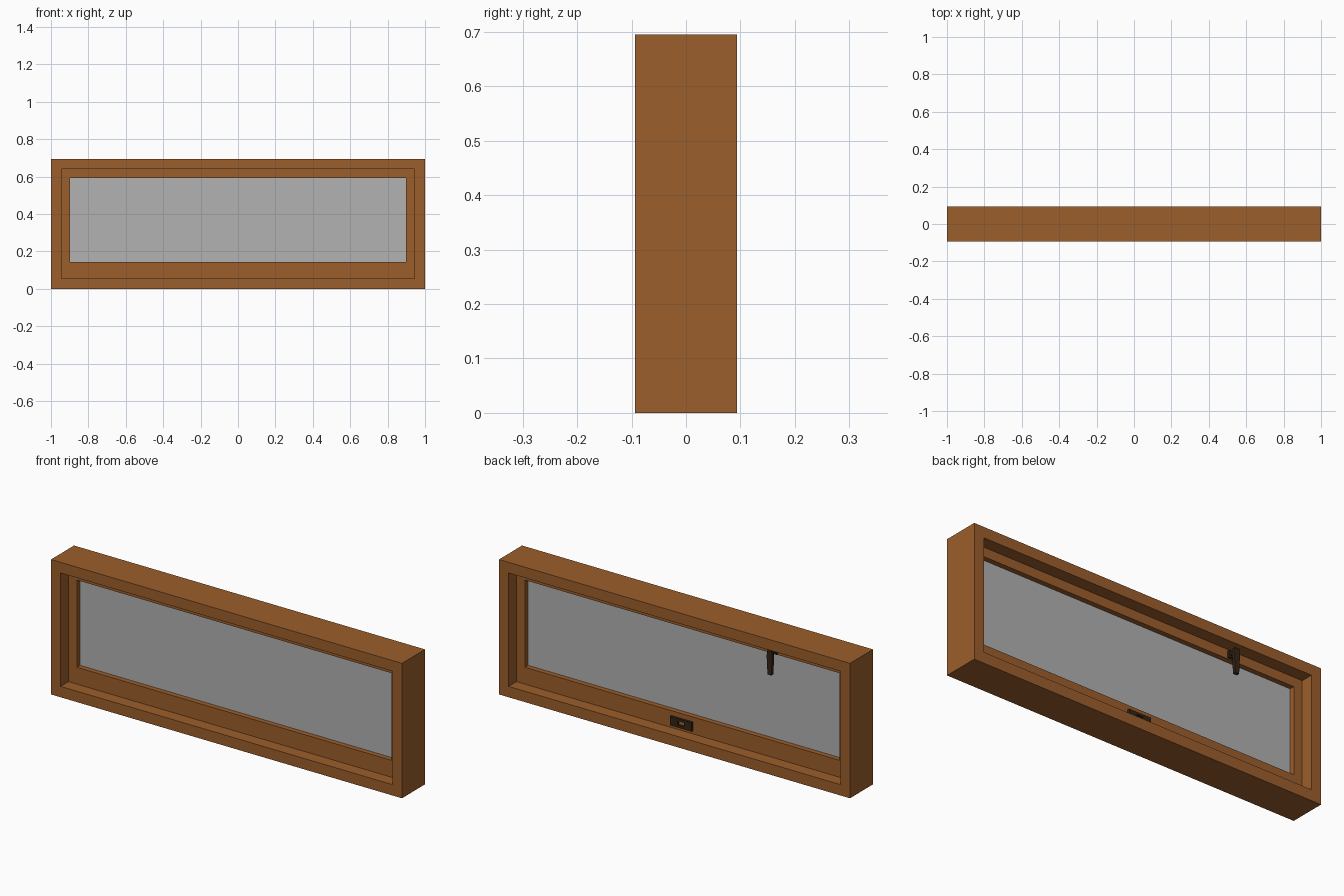
import bpy, bmesh
from mathutils import Vector

cube = bpy.data.objects.get("Cube")
if cube:
    bpy.data.objects.remove(cube, do_unlink=True)


def material(name, rgb):
    m = bpy.data.materials.new(name)
    m.use_nodes = True
    m.diffuse_color = (*rgb, 1)
    m.node_tree.nodes["Principled BSDF"].inputs["Base Color"].default_value = (*rgb, 1)
    return m


wood = material("brown wood", (0.33, 0.112, 0.025))
pane = material("grey glass", (0.445, 0.445, 0.445))
metal = material("dark bronze", (0.035, 0.018, 0.007))


def finish(name, bm, mat):
    bmesh.ops.recalc_face_normals(bm, faces=bm.faces)
    mesh = bpy.data.meshes.new(name)
    bm.to_mesh(mesh)
    bm.free()
    mesh.materials.append(mat)
    ob = bpy.data.objects.new(name, mesh)
    bpy.context.collection.objects.link(ob)
    return ob


def corners(rect, y):
    x0, x1, z0, z1 = rect
    return [Vector(p) for p in ((x0, y, z0), (x1, y, z0), (x1, y, z1), (x0, y, z1))]


def ring(name, outer, inner, y0, y1, mat):
    """Rectangular frame with a rectangular opening, running from y0 to y1."""
    bm = bmesh.new()
    loops = [[bm.verts.new(p) for p in corners(r, y)]
             for r, y in ((outer, y0), (inner, y0), (inner, y1), (outer, y1))]
    for a, b in zip(loops, loops[1:] + loops[:1]):
        for i in range(4):
            j = (i + 1) % 4
            bm.faces.new((a[i], a[j], b[j], b[i]))
    return finish(name, bm, mat)


def block(name, rect0, y0, rect1, y1, mat):
    """Box lofted between a rectangle at y0 and another at y1."""
    bm = bmesh.new()
    a = [bm.verts.new(p) for p in corners(rect0, y0)]
    b = [bm.verts.new(p) for p in corners(rect1, y1)]
    bm.faces.new(a)
    bm.faces.new(b)
    for i in range(4):
        j = (i + 1) % 4
        bm.faces.new((a[i], a[j], b[j], b[i]))
    return finish(name, bm, mat)


# Window: fixed frame, sash and glass
OUTER = (-1, 1, 0, 0.695)
OPENING = (-0.945, 0.945, 0.056, 0.64)
GLASS = (-0.897, 0.897, 0.143, 0.592)
ring("outer_frame", OUTER, OPENING, -0.094, 0.094, wood)
ring("sash", OPENING, GLASS, -0.03, 0.03, wood)
block("glass_pane", GLASS, -0.004, GLASS, 0.004, pane)

# Latch plate on the bottom rail, open in the middle
ring("latch_plate", (-0.062, 0.062, 0.072, 0.118),
     (-0.018, 0.018, 0.084, 0.106), 0.03, 0.042, metal)

# Handle on the top rail: base, spindle and tapered hanging lever
HX = -0.53
base = (HX - 0.016, HX + 0.016, 0.597, 0.632)
block("handle_base", base, 0.03, base, 0.042, metal)
stem = (HX - 0.009, HX + 0.009, 0.606, 0.624)
block("handle_spindle", stem, 0.042, stem, 0.062, metal)

bm = bmesh.new()
profile = ((-0.011, 0.503), (0.011, 0.503), (0.016, 0.6),
           (0.012, 0.63), (-0.012, 0.63), (-0.016, 0.6))
face = bm.faces.new([bm.verts.new((HX + x, 0.062, z)) for x, z in profile])
ext = bmesh.ops.extrude_face_region(bm, geom=[face])
bmesh.ops.translate(bm, vec=(0, 0.016, 0),
                    verts=[g for g in ext["geom"] if isinstance(g, bmesh.types.BMVert)])
finish("handle_lever", bm, metal)
